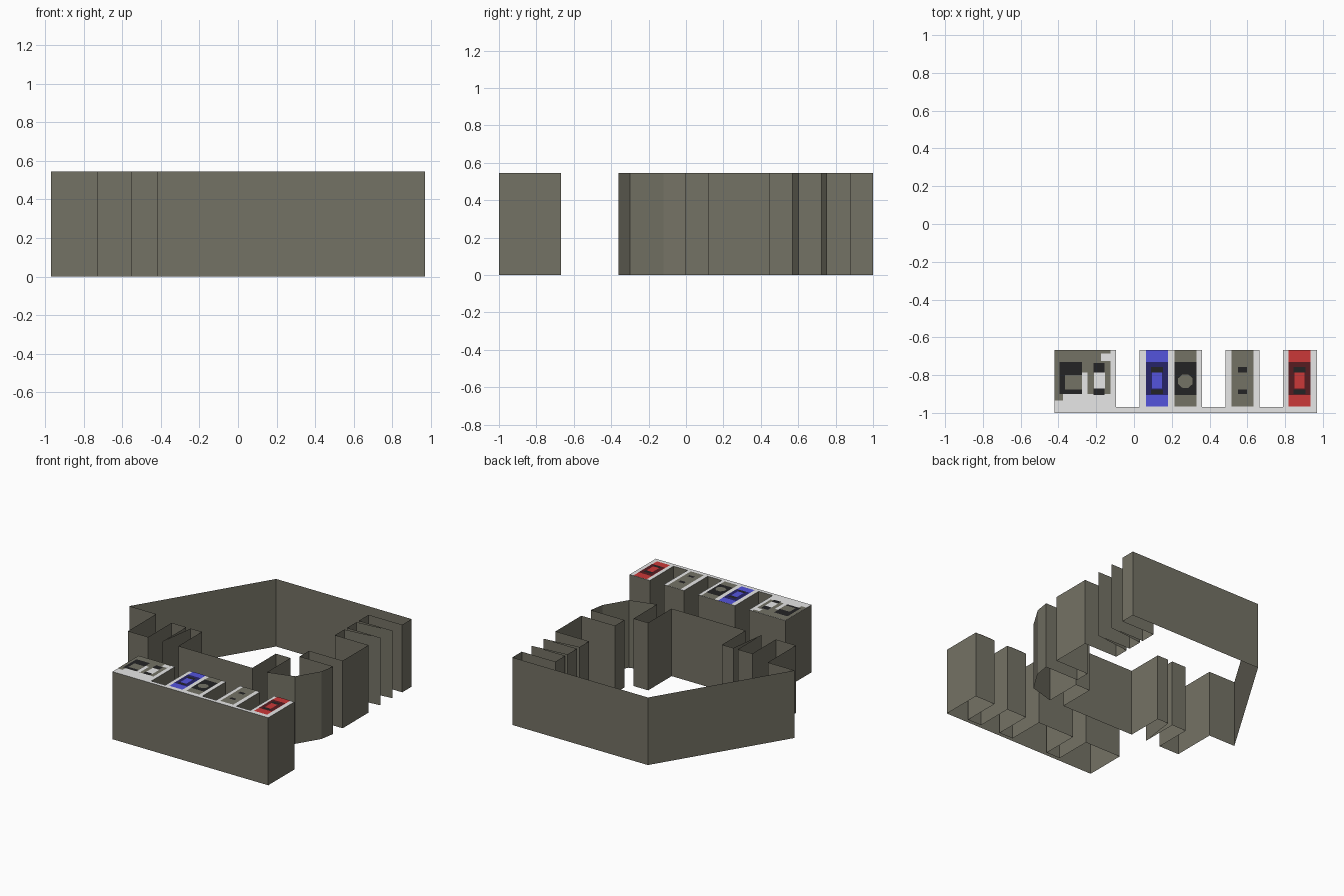
import bpy, math

if "Cube" in bpy.data.objects:
    bpy.data.objects.remove(bpy.data.objects["Cube"])

H = 0.545  # height of every wall


def srgb(r, g, b):
    f = lambda c: c / 12.92 if c <= 0.04045 else ((c + 0.055) / 1.055) ** 2.4
    return (f(r / 255), f(g / 255), f(b / 255), 1)


def material(name, rgb):
    m = bpy.data.materials.new(name)
    m.diffuse_color = srgb(*rgb)
    m.use_nodes = True
    m.node_tree.nodes["Principled BSDF"].inputs["Base Color"].default_value = m.diffuse_color
    return m


OLIVE = material("olive grey", (116, 114, 101))
PALE = material("pale grey", (232, 232, 232))
BLACK = material("near black", (36, 35, 37))
BLUE = material("blue", (84, 84, 220))
NAVY = material("dark blue", (38, 35, 105))
RED = material("red", (203, 56, 56))
MAROON = material("dark red", (87, 28, 33))


def make(name, verts, faces, mats, indices=None):
    me = bpy.data.meshes.new(name)
    me.from_pydata(verts, [], faces)
    for m in mats:
        me.materials.append(m)
    for p in me.polygons:
        p.material_index = indices[p.index] if indices else 0
    ob = bpy.data.objects.new(name, me)
    bpy.context.collection.objects.link(ob)
    return ob


def walls(name, outline, capped=False):
    """Raise a closed outline to wall height, with an optional pale lid."""
    n = len(outline)
    verts = [(x, y, z) for z in (0, H) for x, y in outline]
    faces = [(i, (i + 1) % n, (i + 1) % n + n, i + n) for i in range(n)]
    idx = [0] * n
    if capped:
        faces.append(tuple(range(n, 2 * n)))
        idx.append(1)
    return make(name, verts, faces, [OLIVE, PALE], idx)


def plate(name, x0, x1, y0, y1, mat, level):
    z = H + 0.0018 * level
    return make(name, [(x0, y0, z), (x1, y0, z), (x1, y1, z), (x0, y1, z)],
                [(0, 1, 2, 3)], [mat])


# Courtyard ring: open shell with notches and thin spikes, counter-clockwise
walls("courtyard_wall", [
    (-0.97, 0), (-0.73, 0), (-0.73, -0.36), (-0.55, -0.36), (-0.55, -0.06),
    (-0.42, -0.06), (-0.42, -0.36), (-0.38, -0.06), (-0.28, -0.06), (-0.28, -0.36),
    (0.38, -0.36), (0.38, -0.06), (0.51, -0.06), (0.51, -0.36),
    (0.72, -0.30), (0.83, -0.12), (0.85, 0), (0.55, 0), (0.55, 0.12),
    (0.85, 0.12), (0.85, 0.45), (0.55, 0.45), (0.55, 0.57), (0.85, 0.605),
    (0.55, 0.605), (0.55, 0.725), (0.85, 0.755), (0.55, 0.755), (0.55, 0.88),
    (0.85, 0.88), (0.85, 1), (-0.36, 1)])

# Front block: comb-shaped, with a lid
comb = [(-0.42, -1), (0.97, -1)]
for right, left in ((0.97, 0.79), (0.665, 0.485), (0.36, 0.03), (-0.095, -0.42)):
    if right < 0.9:
        comb.append((right, -0.97))
    comb += [(right, -0.667), (left, -0.667)]
    if left > -0.4:
        comb.append((left, -0.97))
walls("front_block", comb, capped=True)


# Painted cars on the front block lid
def car(name, cx, body, cabin, roof, window=0.032):
    w = 0.058
    plate(name + "_body", cx - w, cx + w, -0.965, -0.667, body, 1)
    if cabin:
        plate(name + "_cabin", cx - w, cx + w, -0.905, -0.73, cabin, 2)
    if roof:
        plate(name + "_roof", cx - 0.026, cx + 0.026, -0.872, -0.787, roof, 3)
    if window:
        plate(name + "_windscreen", cx - window, cx + window, -0.787, -0.757, BLACK, 3)
        plate(name + "_rear_window", cx - window, cx + window, -0.900, -0.875, BLACK, 3)


car("blue_car", 0.122, BLUE, NAVY, BLUE)
car("dark_car", 0.272, OLIVE, BLACK, None, window=0)
car("plain_car", 0.575, OLIVE, None, None, window=0.024)
car("red_car", 0.877, RED, MAROON, RED)

# Octagonal roof of the dark car
ring = [(0.272 + 0.042 * math.cos((k + 0.5) * math.pi / 4),
         -0.832 + 0.038 * math.sin((k + 0.5) * math.pi / 4), H + 0.0054) for k in range(8)]
make("dark_car_roof", ring, [tuple(range(8))], [OLIVE])

# Worn painting on the left bay
plate("left_bay_paint", -0.42, -0.125, -0.90, -0.667, OLIVE, 1)
plate("left_bay_paint_corner", -0.42, -0.375, -0.935, -0.90, OLIVE, 1)
plate("left_bay_light_corner", -0.175, -0.125, -0.725, -0.685, PALE, 2)
plate("left_bay_cabin", -0.395, -0.275, -0.90, -0.73, BLACK, 2)
plate("left_bay_roof", -0.365, -0.275, -0.875, -0.80, OLIVE, 3)
plate("left_bay_light_strip", -0.275, -0.245, -0.90, -0.785, PALE, 2)
plate("left_bay_light_roof", -0.212, -0.153, -0.87, -0.785, PALE, 2)
plate("left_bay_windscreen", -0.215, -0.155, -0.785, -0.735, BLACK, 3)
plate("left_bay_rear_window", -0.215, -0.155, -0.905, -0.87, BLACK, 3)
